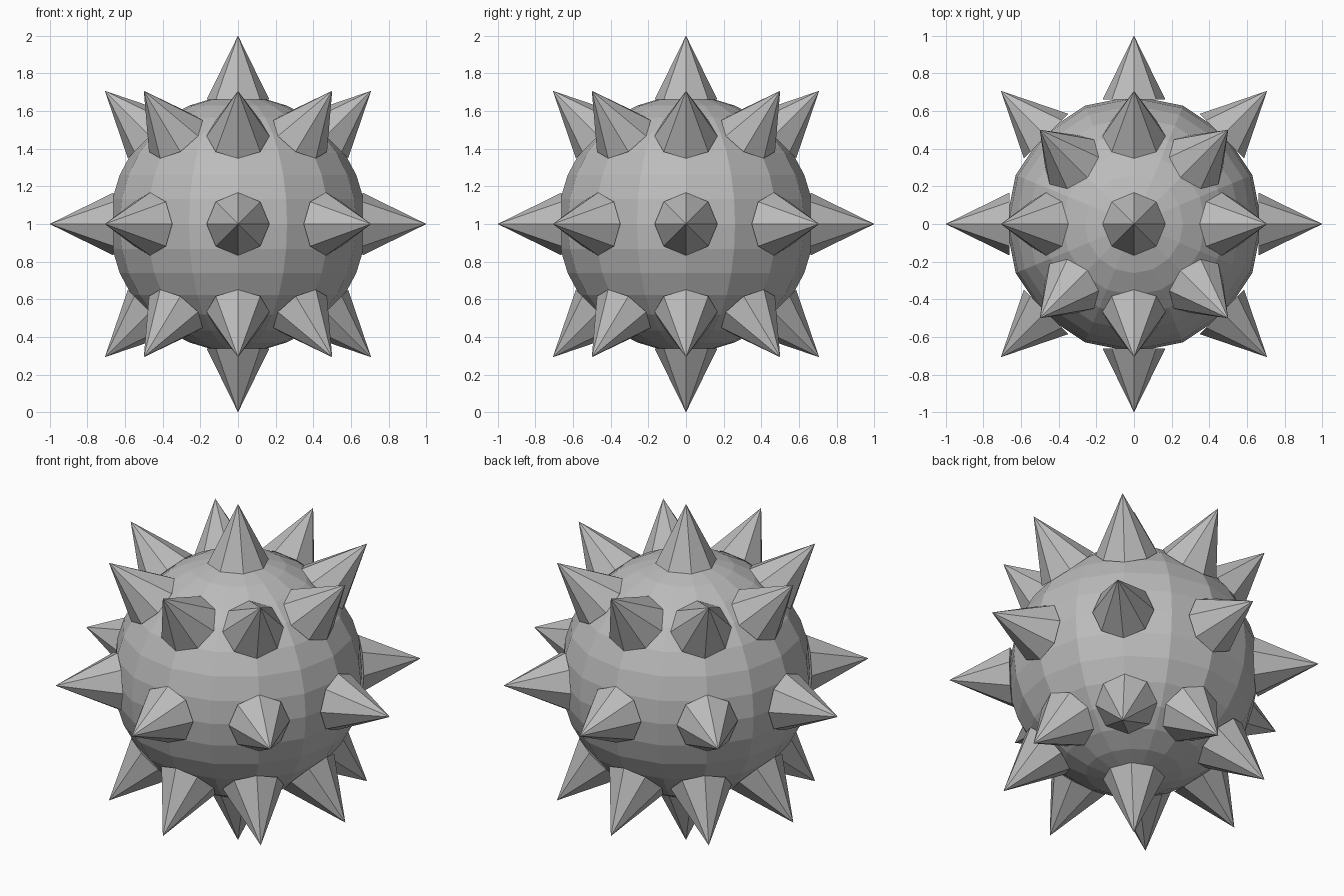
import bpy
from math import radians
from mathutils import Matrix

old = bpy.data.objects.get("Cube")
if old:
    bpy.data.objects.remove(old, do_unlink=True)

# Single grey finish
grey = bpy.data.materials.new("grey metal")
grey.use_nodes = True
colour = (0.5, 0.5, 0.5, 1)
grey.diffuse_color = colour
grey.node_tree.nodes["Principled BSDF"].inputs["Base Color"].default_value = colour

CENTRE = Matrix.Translation((0, 0, 1))
BASE, TIP, WIDTH = 0.66, 1.0, 0.167

# Faceted ball
bpy.ops.mesh.primitive_uv_sphere_add(segments=16, ring_count=16, radius=0.68, location=(0, 0, 1))
ball = bpy.context.object
ball.name = "ball"
ball.data.materials.append(grey)
bpy.ops.object.shade_flat()

# One eight-sided spike, shared by all positions
bpy.ops.mesh.primitive_cone_add(vertices=8, radius1=WIDTH, radius2=0, depth=TIP - BASE)
first = bpy.context.object
spike_mesh = first.data
spike_mesh.name = "spike"
spike_mesh.materials.append(grey)
spike_mesh.transform(Matrix.Translation((0, 0, (TIP + BASE) / 2)))
bpy.data.objects.remove(first)


def add_spike(name, tilt, turn):
    spike = bpy.data.objects.new(name, spike_mesh)
    spike.matrix_world = (CENTRE @ Matrix.Rotation(radians(turn), 4, "Z")
                          @ Matrix.Rotation(radians(tilt), 4, "Y"))
    bpy.context.collection.objects.link(spike)


# Poles, then three rings of eight
add_spike("top_spike", 0, 0)
add_spike("bottom_spike", 180, 0)
for ring, tilt in (("upper", 45), ("middle", 90), ("lower", 135)):
    for i in range(8):
        add_spike(f"{ring}_spike_{i + 1}", tilt, i * 45)
